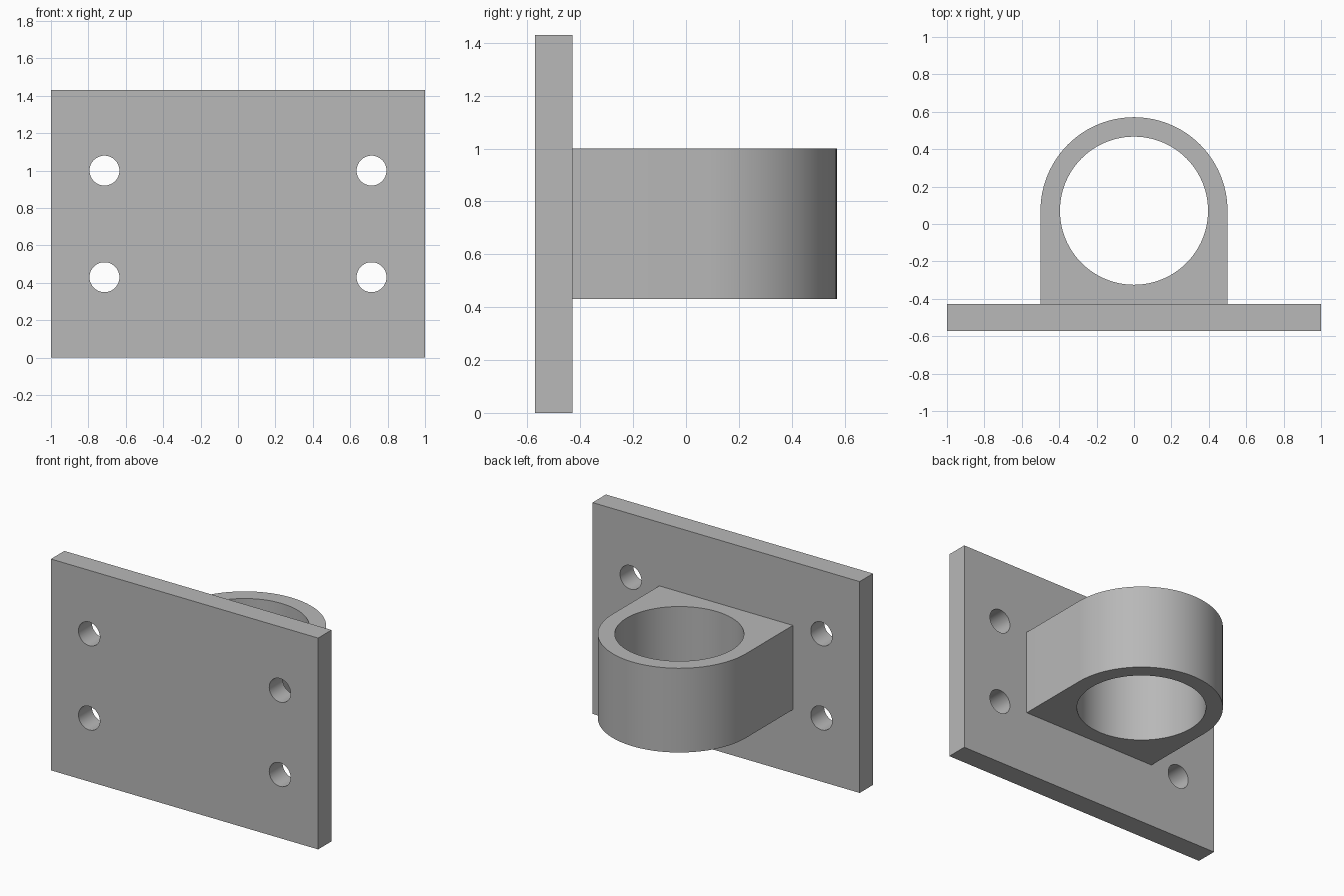
import bpy
import bmesh
from math import pi, cos, sin, radians

if "Cube" in bpy.data.objects:
    bpy.data.objects.remove(bpy.data.objects["Cube"], do_unlink=True)

PLATE_W, PLATE_T, PLATE_H = 2.0, 0.143, 1.43
PLATE_Y = -0.5                      # middle of the plate thickness
BACK = PLATE_Y + PLATE_T / 2        # face the collar stands on
RING_Y, RING_R, BORE_R = 0.071, 0.5, 0.396
RING_BOTTOM, RING_TOP = 0.43, 1.0
BOLT_X, BOLT_R = 0.714, 0.08

grey = bpy.data.materials.new("plain grey")
grey.use_nodes = True
grey.diffuse_color = (0.48, 0.48, 0.48, 1)
grey.node_tree.nodes["Principled BSDF"].inputs["Base Color"].default_value = grey.diffuse_color


def extrude_profile(name, points, bottom, top):
    """Solid made by raising a closed outline from bottom to top."""
    bm = bmesh.new()
    face = bm.faces.new([bm.verts.new((x, y, bottom)) for x, y in points])
    raised = bmesh.ops.extrude_face_region(bm, geom=[face])["geom"]
    verts = [v for v in raised if isinstance(v, bmesh.types.BMVert)]
    bmesh.ops.translate(bm, verts=verts, vec=(0, 0, top - bottom))
    bmesh.ops.recalc_face_normals(bm, faces=bm.faces)
    mesh = bpy.data.meshes.new(name)
    bm.to_mesh(mesh)
    bm.free()
    obj = bpy.data.objects.new(name, mesh)
    bpy.context.collection.objects.link(obj)
    mesh.materials.append(grey)
    return obj


def drill(obj, radius, location, rotation=(0, 0, 0), sides=64):
    """Cut a round hole right through the object."""
    bpy.ops.mesh.primitive_cylinder_add(vertices=sides, radius=radius, depth=1.2,
                                        location=location, rotation=rotation)
    cutter = bpy.context.object
    cutter.hide_render = True
    cutter.data.materials.append(grey)
    mod = obj.modifiers.new("hole", "BOOLEAN")
    mod.operation, mod.solver, mod.object = "DIFFERENCE", "EXACT", cutter
    bpy.context.view_layer.objects.active = obj
    bpy.ops.object.modifier_apply(modifier=mod.name)
    bpy.data.objects.remove(cutter, do_unlink=True)


def smooth(obj):
    bpy.ops.object.select_all(action="DESELECT")
    obj.select_set(True)
    bpy.context.view_layer.objects.active = obj
    bpy.ops.object.shade_smooth_by_angle(angle=radians(30))


# Mounting plate with four bolt holes
hw, front = PLATE_W / 2, PLATE_Y - PLATE_T / 2
plate = extrude_profile("mounting_plate",
                        [(-hw, front), (hw, front), (hw, BACK), (-hw, BACK)], 0, PLATE_H)
for side in (-1, 1):
    for z in (RING_BOTTOM, RING_TOP):
        drill(plate, BOLT_R, (side * BOLT_X, PLATE_Y, z), (pi / 2, 0, 0), 48)
smooth(plate)

# Collar: straight cheeks, rounded end and an upright bore
STEPS = 48
arc = [(RING_R * cos(pi * i / STEPS), RING_Y + RING_R * sin(pi * i / STEPS))
       for i in range(STEPS + 1)]
collar = extrude_profile("collar", [(-RING_R, BACK), (RING_R, BACK)] + arc,
                         RING_BOTTOM, RING_TOP)
drill(collar, BORE_R, (0, RING_Y, (RING_BOTTOM + RING_TOP) / 2), sides=96)
smooth(collar)
